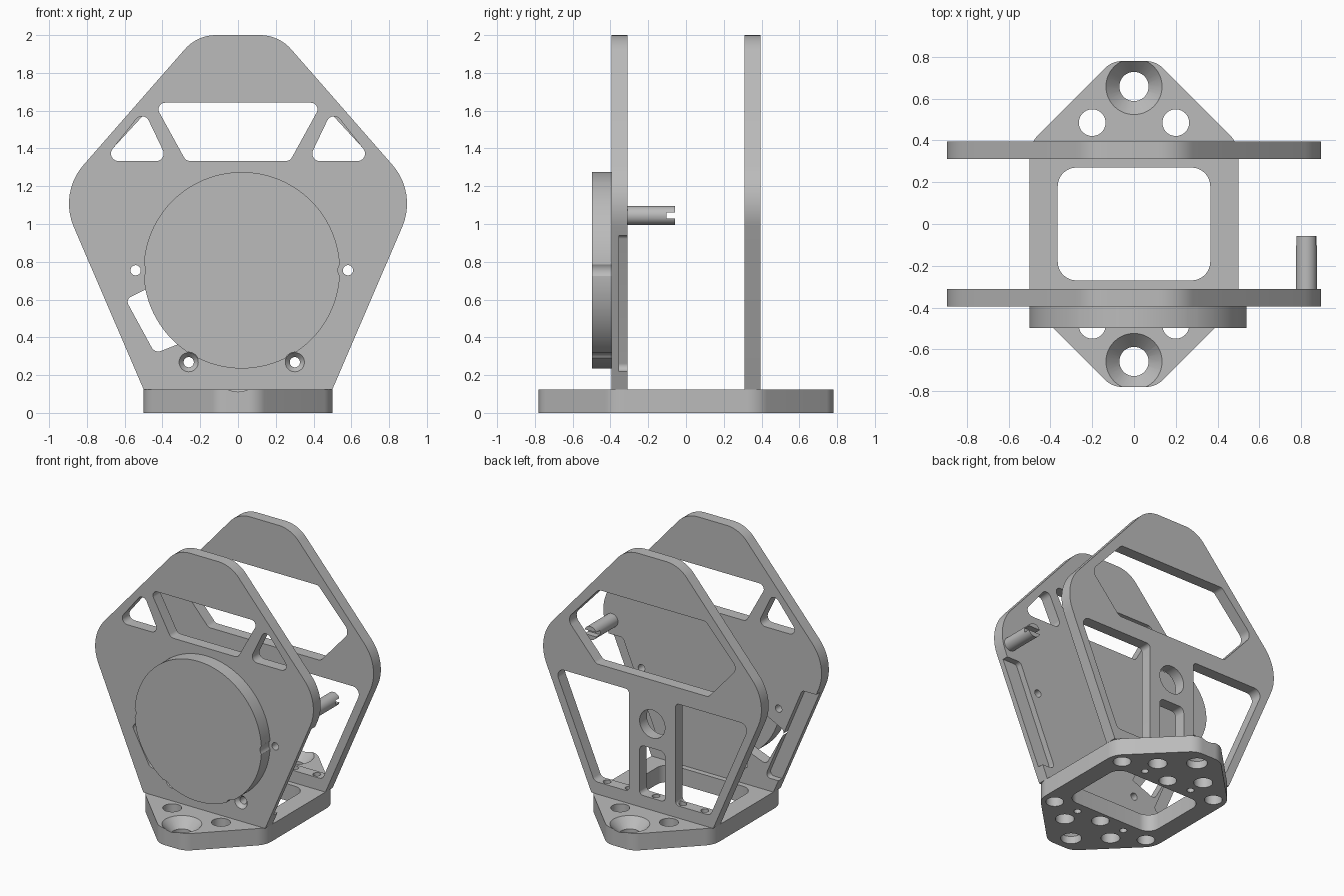
import bpy, bmesh, math
from mathutils import Vector

cube = bpy.data.objects.get("Cube")
if cube:
    bpy.data.objects.remove(cube, do_unlink=True)

grey = bpy.data.materials.new("machined_grey")
grey.use_nodes = True
grey.diffuse_color = (0.5, 0.5, 0.5, 1)
grey.node_tree.nodes["Principled BSDF"].inputs["Base Color"].default_value = (0.5, 0.5, 0.5, 1)


def make_object(name, bm):
    bmesh.ops.recalc_face_normals(bm, faces=bm.faces)
    mesh = bpy.data.meshes.new(name)
    bm.to_mesh(mesh)
    bm.free()
    mesh.materials.append(grey)
    obj = bpy.data.objects.new(name, mesh)
    bpy.context.collection.objects.link(obj)
    return obj


def rounded(corners, steps=10):
    """Fillet a polygon given as (x, y, radius) corners."""
    out = []
    for i, (x, y, r) in enumerate(corners):
        p = Vector((x, y))
        if r == 0:
            out.append(p)
            continue
        a = (Vector(corners[i - 1][:2]) - p).normalized()
        b = (Vector(corners[(i + 1) % len(corners)][:2]) - p).normalized()
        half = a.angle(b) / 2
        centre = p + (a + b).normalized() * (r / math.sin(half))
        start = p + a * (r / math.tan(half)) - centre
        end = p + b * (r / math.tan(half)) - centre
        sweep = start.angle_signed(end)
        for k in range(steps + 1):
            t = -sweep * k / steps
            c, s = math.cos(t), math.sin(t)
            out.append(centre + Vector((start.x * c - start.y * s, start.x * s + start.y * c)))
    return out


def mirrored(half):
    """Complete a symmetric outline from its +x half."""
    return half + [(-x, y, r) for x, y, r in reversed(half)]


def flip(corners):
    return [(-x, y, r) for x, y, r in corners]


def prism(name, points, low, high, axis="Y"):
    bm = bmesh.new()
    place = (lambda p, t: (p[0], t, p[1])) if axis == "Y" else (lambda p, t: (p[0], p[1], t))
    face = bm.faces.new([bm.verts.new(place(p, low)) for p in points])
    top = bmesh.ops.extrude_face_region(bm, geom=[face])["geom"]
    shift = Vector(place((0, 0), high - low))
    bmesh.ops.translate(bm, vec=shift, verts=[v for v in top if isinstance(v, bmesh.types.BMVert)])
    return make_object(name, bm)


def rod(name, u, v, r, low, high, axis="Y", r_high=None, sides=40):
    """Cylinder or cone along an axis, with its own radius at the high end."""
    bm = bmesh.new()
    bmesh.ops.create_cone(bm, cap_ends=True, segments=sides, radius1=r,
                          radius2=r if r_high is None else r_high, depth=high - low)
    mid = (low + high) / 2
    for vert in bm.verts:
        x, y, z = vert.co
        vert.co = (x + u, z + mid, y + v) if axis == "Y" else (x + u, y + v, z + mid)
    return make_object(name, bm)


def cut(target, *cutters):
    for cutter in cutters:
        cutter.hide_render = True
        mod = target.modifiers.new("cut", "BOOLEAN")
        mod.operation, mod.solver, mod.object = "DIFFERENCE", "EXACT", cutter
        bpy.context.view_layer.update()
        graph = bpy.context.evaluated_depsgraph_get()
        result = bpy.data.meshes.new_from_object(target.evaluated_get(graph))
        target.modifiers.clear()
        target.data = result
        bpy.data.objects.remove(cutter, do_unlink=True)


def window(target, corners, low, high, axis="Y"):
    cut(target, prism("cutter", rounded(corners), low, high, axis))


# Shared outline of the two upright plates
outline = rounded(mirrored([(0.5, 0.125, 0), (0.947, 1.165, 0.31), (0.216, 2.0, 0.22)]))
front_plate = prism("front_plate", outline, -0.395, -0.31)
back_plate = prism("back_plate", outline, 0.31, 0.395)
for plate in (front_plate, back_plate):
    for side in (-1, 1):
        cut(plate, rod("cutter", side * 0.145, 1.81, 0.104, -1, 1),
            rod("cutter", side * 0.705, 1.16, 0.104, -1, 1))

# Front plate: upper windows, lower slot, edge recesses
window(front_plate, mirrored([(0.275, 1.333, 0.04), (0.445, 1.642, 0.035)]), -1, 0)
triangle = [(0.37, 1.333, 0.04), (0.715, 1.333, 0.04), (0.5, 1.605, 0.04)]
recess = [(0.43, 0.22, 0.03), (0.75, 0.22, 0), (1.1, 0.94, 0), (0.735, 0.94, 0.03)]
for shape in (triangle, flip(triangle)):
    window(front_plate, shape, -1, 0)
for shape in (recess, flip(recess)):
    window(front_plate, shape, -0.355, 0)
window(front_plate, [(-0.595, 0.6, 0.03), (-0.44, 0.315, 0.04), (-0.25, 0.39, 0), (-0.4, 0.7, 0)], -1, 0)

# Round housing, hollow from behind
cx, cz = 0.02, 0.755
housing = rod("round_housing", cx, cz, 0.52, -0.497, -0.393, sides=96)
cut(housing, rod("cutter", cx, cz, 0.5, -0.475, 0, sides=96))
cut(front_plate, rod("cutter", cx, cz, 0.5, -1, 0, sides=96))

# Countersunk screw holes around the housing
for i in range(6):
    a = math.radians(60 * i)
    x, z = cx + 0.562 * math.cos(a), cz + 0.562 * math.sin(a)
    cut(housing, rod("cutter", x, z, 0.053, -1, 0))
    cut(front_plate, rod("cutter", x, z, 0.027, -1, 0),
        rod("cutter", x, z, 0.055, -0.40, -0.365, r_high=0.025))

# Back plate: hexagonal window, side windows, centre strip openings
window(back_plate, mirrored([(0.46, 1.09, 0.04), (0.7, 1.36, 0.06), (0.44, 1.642, 0.04)]), 0, 1)
side_window = [(0.19, 0.215, 0.03), (0.475, 0.215, 0.04), (0.8, 0.97, 0.05), (0.19, 0.97, 0.03)]
for shape in (side_window, flip(side_window)):
    window(back_plate, shape, 0, 1)
window(back_plate, mirrored([(0.105, 0.215, 0.03), (0.105, 0.585, 0.04)]), 0, 1)
cut(back_plate, rod("cutter", 0, 0.765, 0.104, 0, 1))
for x in (-0.4, -0.22, 0, 0.22, 0.4):
    cut(back_plate, rod("cutter", x, 0.352, 0.027, 0, 0.3, "Z", sides=24))

# Base plate with central opening
base = prism("base_plate", rounded([
    (0.5, -0.385, 0.15), (0.5, 0.385, 0.15), (0.105, 0.78, 0.12), (-0.105, 0.78, 0.12),
    (-0.5, 0.385, 0.15), (-0.5, -0.385, 0.15), (-0.105, -0.78, 0.12), (0.105, -0.78, 0.12)]),
    0, 0.125, "Z")
window(base, mirrored([(0.365, -0.27, 0.09), (0.365, 0.27, 0.09)]), -1, 1, "Z")

# Base holes: countersunk mounting, lightening, plate screws and dowels
for end in (-1, 1):
    cut(base, rod("cutter", 0, end * 0.658, 0.07, -1, 1, "Z"),
        rod("cutter", 0, end * 0.658, 0.065, 0.05, 0.13, "Z", r_high=0.139))
    for x in (-0.2, 0.2):
        cut(base, rod("cutter", x, end * 0.485, 0.064, -1, 1, "Z"),
            rod("cutter", x, end * 0.352, 0.025, -1, 1, "Z"))
    for x in (-0.4, 0, 0.4):
        cut(base, rod("cutter", x, end * 0.352, 0.06, -1, 0.08, "Z"),
            rod("cutter", x, end * 0.352, 0.027, 0, 1, "Z"))

# Slotted peg behind the front plate, with its pressed-in pin
peg = rod("slotted_peg", 0.825, 1.045, 0.05, -0.315, -0.058)
window(peg, [(0, 1.03, 0), (2, 1.03, 0), (2, 1.062, 0), (0, 1.062, 0)], -0.103, 0)
cut(front_plate, rod("cutter", 0.825, 1.045, 0.035, -1, 0))
pin = rod("peg_pin", 0.825, 1.045, 0.0345, -0.395, -0.3)

# Smooth round walls, keep edges sharp
bpy.ops.object.select_all(action="DESELECT")
for obj in (front_plate, back_plate, housing, base, peg, pin):
    obj.select_set(True)
bpy.context.view_layer.objects.active = base
bpy.ops.object.shade_smooth_by_angle(angle=math.radians(30))
